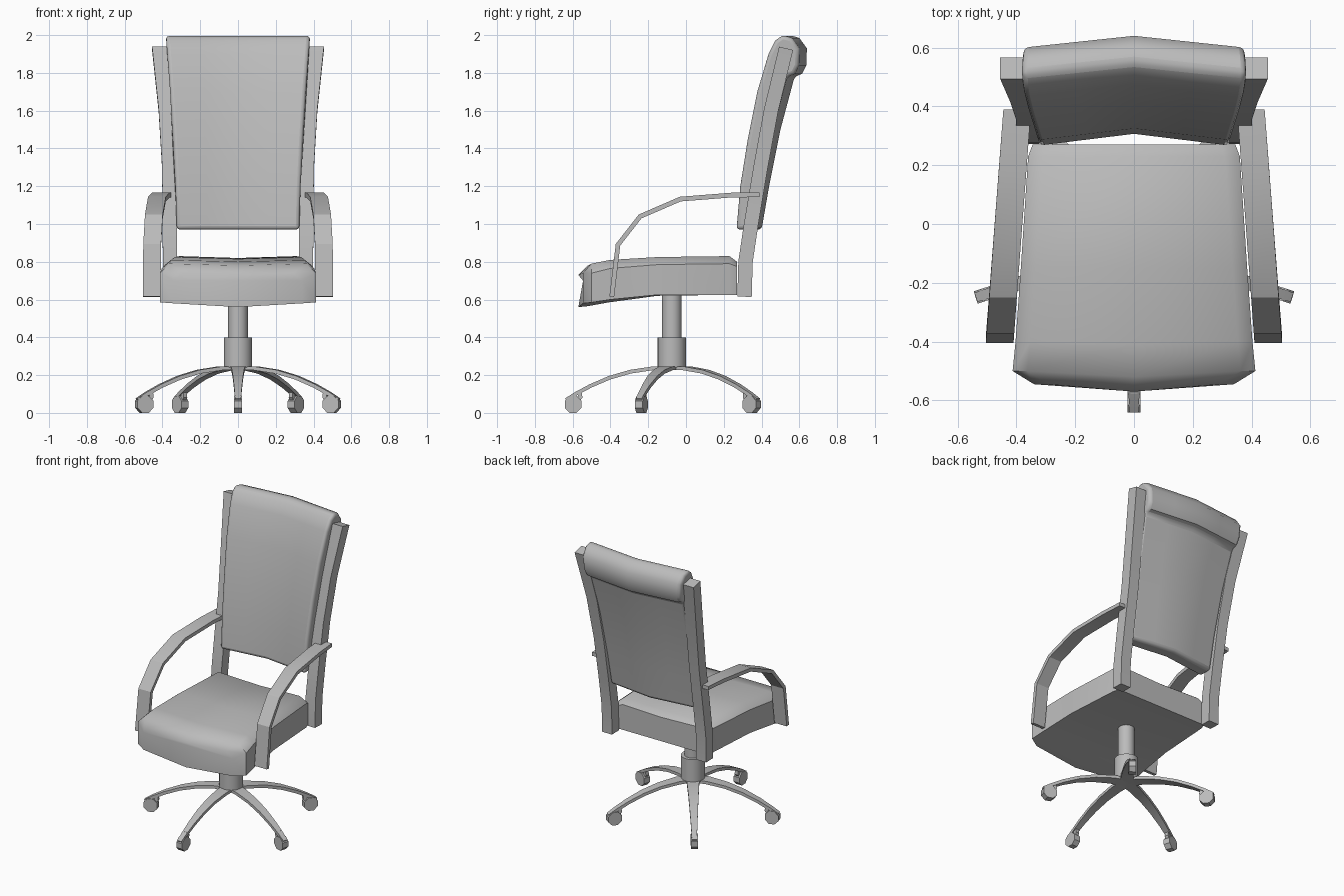
import bpy, bmesh, math
from mathutils import Matrix, Vector

cube = bpy.data.objects.get("Cube")
if cube:
    bpy.data.objects.remove(cube, do_unlink=True)

GREY = (0.5, 0.5, 0.5, 1)
mat = bpy.data.materials.new("plain grey")
mat.use_nodes = True
mat.diffuse_color = GREY
mat.node_tree.nodes["Principled BSDF"].inputs["Base Color"].default_value = GREY

BASE = Matrix.Translation((0, -0.075, 0))


def finish(name, bm, matrix=Matrix(), smooth=35, bevel=0):
    """Turn a bmesh into a shaded object."""
    bmesh.ops.recalc_face_normals(bm, faces=bm.faces)
    mesh = bpy.data.meshes.new(name)
    bm.to_mesh(mesh)
    bm.free()
    mesh.transform(matrix)
    mesh.materials.append(mat)
    ob = bpy.data.objects.new(name, mesh)
    bpy.context.collection.objects.link(ob)
    bpy.ops.object.select_all(action='DESELECT')
    ob.select_set(True)
    bpy.context.view_layer.objects.active = ob
    bpy.ops.object.shade_smooth_by_angle(angle=math.radians(smooth))
    if bevel:
        mod = ob.modifiers.new("soft edges", 'BEVEL')
        mod.width = bevel
        mod.segments = 3
        mod.limit_method = 'ANGLE'
        mod.angle_limit = math.radians(50)
    return ob


def loft(name, rings, **kw):
    """Skin closed rings of equal length and cap both ends."""
    bm = bmesh.new()
    rows = [[bm.verts.new(p) for p in ring] for ring in rings]
    n = len(rows[0])
    for a, b in zip(rows, rows[1:]):
        for i in range(n):
            j = (i + 1) % n
            bm.faces.new((a[i], a[j], b[j], b[i]))
    bm.faces.new(rows[0])
    bm.faces.new(rows[-1])
    return finish(name, bm, **kw)


def strip(name, path, thick, **kw):
    """Flat bar along a y-z path of (y, z, centre x, half width)."""
    rings = []
    for i, (y, z, x, h) in enumerate(path):
        a, b = path[max(i - 1, 0)], path[min(i + 1, len(path) - 1)]
        t = Vector((b[0] - a[0], b[1] - a[1])).normalized() * thick / 2
        rings.append([(x - h, y - t.y, z + t.x), (x + h, y - t.y, z + t.x),
                      (x + h, y + t.y, z - t.x), (x - h, y + t.y, z - t.x)])
    return loft(name, rings, **kw)


def cylinder(name, r, depth, matrix, sides):
    bm = bmesh.new()
    bmesh.ops.create_cone(bm, cap_ends=True, segments=sides,
                          radius1=r, radius2=r, depth=depth)
    return finish(name, bm, matrix)


# Seat cushion: y, half width, side bottom, middle bottom, side top, top, nose
stations = [
    (0.27, 0.345, 0.625, 0.625, 0.775, 0.80, 0),
    (0.23, 0.36, 0.625, 0.625, 0.79, 0.83, 0),
    (-0.15, 0.385, 0.625, 0.62, 0.785, 0.825, 0),
    (-0.40, 0.403, 0.60, 0.585, 0.765, 0.81, 0.01),
    (-0.50, 0.413, 0.585, 0.565, 0.74, 0.79, 0.02),
    (-0.545, 0.34, 0.58, 0.56, 0.70, 0.74, 0.025),
]
rings = []
for y, w, zb, zm, zs, zt, nose in stations:
    e = w - 0.05
    rings.append([(-w, y, zb), (0, y - nose, zm), (w, y, zb), (w, y, zs),
                  (e, y, zt), (0, y - nose, zt - 0.01), (-e, y, zt), (-w, y, zs)])
loft("seat", rings, smooth=45)

# Backrest with the head roll folded over its top: one profile, bent at the middle
profile = [(0.265, 0.97), (0.285, 1.2), (0.325, 1.45), (0.375, 1.7),
           (0.435, 1.9), (0.47, 1.97), (0.51, 2.0), (0.56, 1.985),
           (0.60, 1.93), (0.597, 1.84), (0.575, 1.795), (0.535, 1.78),
           (0.46, 1.5), (0.40, 1.2), (0.36, 0.97)]
rings = []
for s in (-1, -0.5, 0, 0.5, 1):
    rings.append([(s * (0.325 + 0.055 * max(0, z - 0.97) ** 1.5),
                   y + 0.04 * (1 - abs(s)), z) for y, z in profile])
loft("backrest", rings, smooth=40, bevel=0.02)

# Back posts and arms, one on each side
post = [(0.31, 0.615, 0.36, 0.038), (0.315, 0.80, 0.36, 0.038),
        (0.345, 1.0, 0.361, 0.038), (0.395, 1.3, 0.364, 0.038),
        (0.45, 1.6, 0.38, 0.04), (0.53, 1.93, 0.412, 0.043)]
arm = [(-0.393, 0.615), (-0.36, 0.89), (-0.243, 1.04),
       (-0.03, 1.132), (0.24, 1.153), (0.39, 1.155)]
for side, s in (("left", 1), ("right", -1)):
    strip(side + "_back_post", [(y, z, s * x, h) for y, z, x, h in post], 0.076)
    strip(side + "_arm",
          [(y, z, s * (0.427 - 0.076 * y), 0.047) for y, z in arm], 0.025, smooth=25)

# Column
cylinder("column_sleeve", 0.075, 0.16, BASE @ Matrix.Translation((0, 0, 0.32)), 24)
cylinder("column_rod", 0.052, 0.25, BASE @ Matrix.Translation((0, 0, 0.51)), 24)

# Five-star foot with casters
leg = [(0, 0.238, 0.042), (0.10, 0.236, 0.038), (0.22, 0.218, 0.032),
       (0.33, 0.186, 0.027), (0.43, 0.143, 0.022), (0.51, 0.1, 0.018),
       (0.56, 0.068, 0.016)]
for k in range(5):
    turn = BASE @ Matrix.Rotation(math.tau * k / 5, 4, 'Z')
    strip(f"leg_{k + 1}", [(-r, z, 0, h) for r, z, h in leg], 0.02, matrix=turn)
    strip(f"caster_fork_{k + 1}",
          [(-0.49, 0.118, 0, 0.012), (-0.485, 0.085, 0, 0.012),
           (-0.515, 0.045, 0, 0.012)], 0.025, matrix=turn)
    axle = (Matrix.Translation((0, -0.522, 0.045)) @ Matrix.Rotation(math.pi / 2, 4, 'Y')
            @ Matrix.Rotation(math.pi / 8, 4, 'Z'))
    cylinder(f"caster_wheel_{k + 1}", 0.048, 0.044, turn @ axle, 8)
